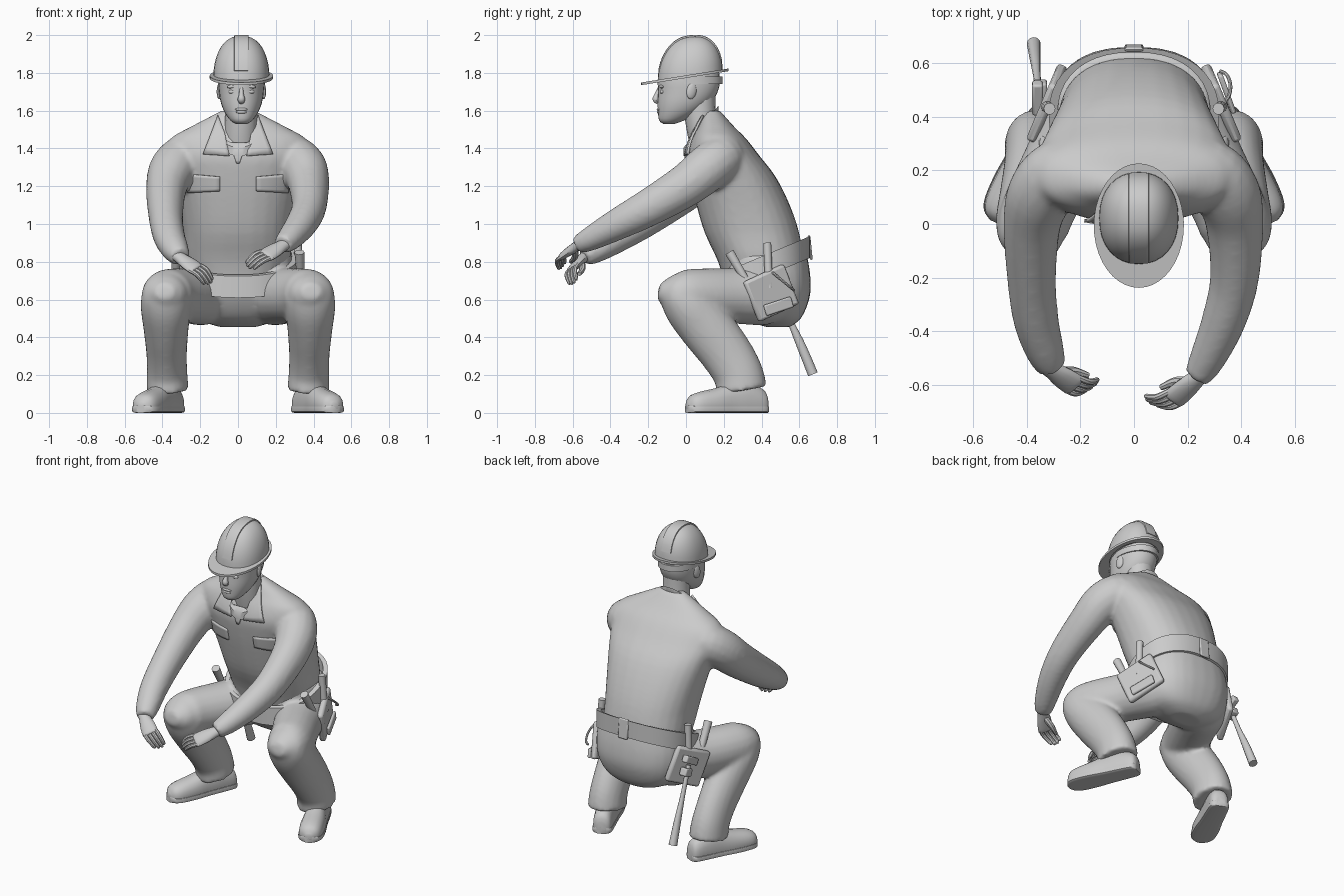
import bpy, bmesh
from math import sin, cos, pi, copysign
from mathutils import Vector as V
from mathutils.bvhtree import BVHTree

if "Cube" in bpy.data.objects:
    bpy.data.objects.remove(bpy.data.objects["Cube"])

def finish(name, bm, voxel=0):
    bmesh.ops.recalc_face_normals(bm, faces=bm.faces)
    me = bpy.data.meshes.new(name)
    bm.to_mesh(me)
    bm.free()
    ob = bpy.data.objects.new(name, me)
    bpy.context.collection.objects.link(ob)
    if voxel:  # weld overlapping volumes into one cloth skin
        m = ob.modifiers.new("weld", 'REMESH')
        m.mode, m.voxel_size, m.use_smooth_shade = 'VOXEL', voxel, True
        s = ob.modifiers.new("relax", 'SMOOTH')
        s.iterations = 8
    return ob

def cr(p, k=4):
    """Catmull-Rom interpolation of tuples."""
    out = []
    for i in range(len(p) - 1):
        a, b, c, d = p[max(i - 1, 0)], p[i], p[i + 1], p[min(i + 2, len(p) - 1)]
        for j in range(k):
            t = j / k
            out.append(tuple(0.5 * (2*q + (r - o)*t + (2*o - 5*q + 4*r - s)*t*t + (3*q - o - 3*r + s)*t**3)
                             for o, q, r, s in zip(a, b, c, d)))
    return out + [tuple(p[-1])]

def unit(e, n):
    """Points of a unit superellipse."""
    f = lambda c: copysign(abs(c) ** (2 / e), c)
    return [(f(cos(2*pi*i/n)), f(sin(2*pi*i/n))) for i in range(n)]

def skin(bm, rings, closed=False):
    rs = [[bm.verts.new(p) for p in r] for r in rings]
    n = len(rs[0])
    for a, b in zip(rs, rs[1:] + rs[:1] if closed else rs[1:]):
        for i in range(n):
            bm.faces.new((a[i], a[(i+1) % n], b[(i+1) % n], b[i]))
    if not closed:
        bm.faces.new(rs[0])
        bm.faces.new(rs[-1])

def tube(bm, pts, n=16, e=2, ref=(1, 0, 0), k=4, floor=-9):
    """Sweep along (x, y, z, radius_a, radius_b)."""
    q = cr(pts, k)
    rings = []
    for i, p in enumerate(q):
        t = (V(q[min(i+1, len(q)-1)][:3]) - V(q[max(i-1, 0)][:3])).normalized()
        s = V(ref)
        s = (s - t * s.dot(t)).normalized()
        u = t.cross(s)
        r = [V(p[:3]) + s*a*max(p[3], .003) + u*b*max(p[4], .003) for a, b in unit(e, n)]
        rings.append([(v.x, v.y, max(v.z, floor)) for v in r])
    skin(bm, rings)

def loft(bm, secs, n=28, e=2.3, cx=0, k=3):
    """Stack horizontal sections (z, y_front, y_back, half_width)."""
    skin(bm, [[(cx + a*w, (y0+y1)/2 + b*(y1-y0)/2, z) for a, b in unit(e, n)] for z, y0, y1, w in cr(secs, k)])

def make_tube(name, pts, **kw):
    bm = bmesh.new()
    tube(bm, pts, **kw)
    return finish(name, bm)

def rod(name, a, b, r0, r1=None):
    r1 = r1 or r0
    return make_tube(name, [(*a, r0, r0), (*b, r1, r1)], n=10, k=1)

def band(name, inner, outer, z0, slope, h, e=2.0, n=40):
    """Tilted closed ring between two ellipses (cx, cy, rx, ry)."""
    rings = []
    for a, b in unit(e, n):
        pi_, po = [(c[0] + a*c[2], c[1] + b*c[3]) for c in (inner, outer)]
        rings.append([(x, y, z0 + slope*y + d) for (x, y), d in
                      ((pi_, 0), (po, 0), (po, h), (pi_, h))])
    bm = bmesh.new()
    skin(bm, rings, closed=True)
    return finish(name, bm)

def box(name, loc, size, rot=(0, 0, 0), bev=.008):
    bm = bmesh.new()
    bmesh.ops.create_cube(bm, size=1)
    bmesh.ops.scale(bm, vec=size, verts=bm.verts)
    ob = finish(name, bm)
    ob.location, ob.rotation_euler = loc, rot
    m = ob.modifiers.new("bevel", 'BEVEL')
    m.width, m.segments = bev, 2

def ball(name, loc, size, rot=(0, 0, 0)):
    bm = bmesh.new()
    bmesh.ops.create_uvsphere(bm, u_segments=14, v_segments=8, radius=1)
    bmesh.ops.scale(bm, vec=size, verts=bm.verts)
    ob = finish(name, bm)
    ob.location, ob.rotation_euler = loc, rot

# Shirt: torso and sleeves
bm = bmesh.new()
loft(bm, [(.66, .21, .58, .22), (.80, .17, .62, .275), (.95, .10, .60, .288), (1.1, .055, .55, .312),
          (1.25, .02, .475, .345), (1.36, .005, .39, .372), (1.45, .03, .32, .36),
          (1.51, .06, .26, .26), (1.56, .08, .215, .165), (1.60, .10, .18, .09)])
torso = BVHTree.FromBMesh(bm)
tube(bm, [(.16, .21, 1.34, .08, .08), (.27, .2, 1.355, .12, .12), (.345, .12, 1.30, .125, .125), (.375, -.0, 1.205, .108, .115),
          (.375, -.2, 1.085, .092, .1), (.335, -.36, 1.0, .083, .085), (.275, -.50, .925, .068, .066),
          (.235, -.57, .89, .052, .05)])
tube(bm, [(-.16, .21, 1.34, .08, .08), (-.27, .2, 1.355, .12, .12), (-.345, .12, 1.29, .125, .125), (-.38, -.0, 1.185, .108, .115),
          (-.382, -.2, 1.04, .092, .1), (-.365, -.36, .935, .085, .085), (-.33, -.48, .86, .072, .068),
          (-.305, -.54, .825, .052, .05)])
finish("shirt", bm, .013)

# Trousers: pelvis, thighs and shins
bm = bmesh.new()
loft(bm, [(.455, .42, .55, .10), (.49, .33, .60, .20), (.55, .27, .635, .265), (.64, .22, .66, .295),
          (.74, .20, .657, .30), (.84, .19, .64, .285)], e=2.4)
for s in (1, -1):
    tube(bm, [(s*.13, .50, .63, .12, .12), (s*.18, .42, .625, .155, .16), (s*.26, .25, .62, .145, .148),
              (s*.345, .08, .622, .138, .143), (s*.38, -.02, .625, .132, .132), (s*.385, -.09, .635, .105, .094),
              (s*.39, -.145, .645, .05, .04)], n=20)
    tube(bm, [(s*.385, -.09, .70, .05, .05), (s*.385, -.055, .65, .115, .10), (s*.383, .01, .57, .133, .133),
              (s*.381, .11, .45, .12, .143), (s*.378, .21, .32, .108, .138), (s*.375, .275, .21, .107, .133),
              (s*.372, .295, .12, .112, .135)], n=20)
finish("trousers", bm, .013)

# Shoes with soles, toes turned out
for s in (1, -1):
    heel, toe = V((.325*s, .425, 0)), V((.515*s, .005, 0))
    prof = [(0, .03, .07), (.05, .055, .12), (.25, .062, .16), (.45, .066, .15), (.65, .074, .125),
            (.85, .072, .105), (.95, .055, .085), (1, .02, .05)]
    at = lambda t: heel.lerp(toe, t)
    make_tube("shoe", [(at(t).x, at(t).y, .035, w, h - .03) for t, w, h in prof], e=2.4, floor=.02)
    make_tube("sole", [(at(t).x, at(t).y, .02, w + .004, .02) for t, w, h in prof], e=5)

# Shirt details laid on the chest
def patch(name, c, lift=.008):
    bm, g = bmesh.new(), []
    for i in range(7):
        for j in range(7):
            u, v = i/6, j/6
            x, z = [(c[0][k]*(1-u) + c[1][k]*u)*(1-v) + (c[3][k]*(1-u) + c[2][k]*u)*v for k in (0, 1)]
            hit = torso.ray_cast(V((x, -2, z)), V((0, 1, 0)))[0]
            g.append(bm.verts.new((x, (hit.y if hit else .12) - lift, z)))
    for i in range(6):
        for j in range(6):
            a = i*7 + j
            bm.faces.new((g[a], g[a+1], g[a+8], g[a+7]))
    m = finish(name, bm).modifiers.new("cloth", 'SOLIDIFY')
    m.thickness, m.offset = .012, 0

for s in (1, -1):
    patch("pocket_flap", [(s*.095, 1.25), (s*.265, 1.265), (s*.265, 1.165), (s*.095, 1.175)], .003)
    patch("collar_flap", [(s*.105, 1.575), (s*.185, 1.37), (s*.045, 1.36), (s*.07, 1.48)], .012)
patch("undershirt", [(-.045, 1.43), (.045, 1.43), (.008, 1.32), (-.008, 1.32)], .006)
band("collar", (.005, .08, .10, .078), (.005, .08, .118, .093), 1.375, 1.2, .045)

# Neck and head
CX = .018
make_tube("neck", [(.01, .115, 1.38, .09, .085), (.014, .09, 1.48, .088, .082), (CX, .075, 1.58, .085, .083),
                   (CX, .07, 1.68, .085, .085)])
bm = bmesh.new()
loft(bm, [(1.53, -.12, -.06, .03), (1.548, -.142, -.01, .058), (1.59, -.148, .07, .088), (1.64, -.15, .13, .108),
          (1.70, -.148, .168, .118), (1.77, -.148, .18, .121), (1.84, -.12, .16, .105), (1.87, -.06, .10, .05)], cx=CX, e=2.1)
finish("head", bm)
make_tube("nose", [(CX, -.140, 1.72, .010, .010), (CX, -.153, 1.685, .013, .014), (CX, -.160, 1.66, .020, .018),
                   (CX, -.148, 1.642, .014, .010)], n=10)
ball("upper_lip", (CX, -.143, 1.607), (.034, .012, .009))
ball("lower_lip", (CX, -.141, 1.593), (.029, .013, .010))
for s in (1, -1):
    ball("eyelid", (CX + s*.046, -.125, 1.70), (.024, .014, .012))
    ball("brow", (CX + s*.046, -.127, 1.728), (.032, .014, .010), (0, s*.1, 0))
    ball("ear", (CX + s*.116, .03, 1.705), (.013, .028, .045), (-.2, 0, s*.3))

# Hard hat: dome, ridge, brim and head strap
SL, CY, Z0, H = .16, .022, 1.785, .209
bm = bmesh.new()
skin(bm, [[(CX + a*.148*cos(t)**.85, CY + b*.172*cos(t)**.85, Z0 + SL*b*.172*cos(t) + H*sin(t))
           for a, b in unit(2.2, 32)] for t in [i*pi/2/10.05 for i in range(11)]])
finish("hat_dome", bm)
make_tube("hat_ridge", [(CX, CY - .168*abs(cos(t))**.85*copysign(1, cos(t)), Z0 - SL*.17*cos(t) + H*sin(t), .038, .006)
                        for t in [.25 + i*(pi - .5)/12 for i in range(13)]], e=5, k=2)
band("hat_brim", (CX, CY, .138, .160), (CX, -.006, .168, .232), Z0 - .012, SL, .014)
band("head_strap", (CX, .03, .115, .15), (CX, .03, .124, .163), 1.742, .0, .04)

# Hands
def hand(wrist, knuckle, tip, normal, thumb):
    w, k, t, n = V(wrist), V(knuckle), V(tip), V(normal).normalized()
    d = (k - w).normalized()
    n = (n - d*n.dot(d)).normalized()
    s = d.cross(n)
    b = bmesh.new()
    tube(b, [(*(w - d*.03), .034, .028), (*w, .035, .027), (*w.lerp(k, .5), .046, .024), (*k, .048, .019),
             (*(k + d*.012), .038, .010)], ref=s, n=14)
    for i in range(4):
        o = s*(i - 1.5)*.024
        c, r = 1 - .1*abs(i - 1.4), .0125
        end = k + (t - k)*c
        mid = k.lerp(end, .5) + n*.016
        tube(b, [(*(k + o - d*.01), r, r), (*(mid + o), r, r), (*(end + o*.85), r*.85, r*.85),
                 (*(end + o*.85 - n*.008), r*.4, r*.4)], ref=s, n=8, k=3)
    th = V(thumb)
    m = w.lerp(th, .55) - n*.012
    tube(b, [(*w.lerp(k, .2), .018, .018), (*m, .018, .017), (*th, .011, .011)], ref=s, n=8)
    finish("hand", b)

hand((.235, -.575, .885), (.15, -.65, .835), (.055, -.66, .775), (.1, -.6, .8), (.10, -.61, .80))
hand((-.305, -.545, .82), (-.225, -.60, .765), (-.15, -.60, .69), (.2, -.7, .7), (-.17, -.565, .735))

# Tool belt
band("belt", (0, .405, .285, .235), (0, .405, .318, .252), .545, .42, .115, e=2.3)
box("belt_loop", (0, .657, .875), (.07, .015, .13), (.1, 0, 0))
for s in (1, -1):
    box("pouch", (s*.325, .45, .635), (.04, .25, .23), (.4, 0, s*.4), .015)
    rod("tool_handle", (s*.33, .44, .66), (s*.315, .43, .90), .022)
    rod("small_tool", (s*.335, .33, .68), (s*.325, .23, .85), .02, .026)

# Tape with a hanging loop on one side, hammer on the other
box("tape", (.345, .49, .565), (.02, .16, .06), (.3, 0, .35))
make_tube("cable_loop", [(.32 + .04*sin(t), .51 + .06*cos(t), .70 - .05*cos(t), .007, .007)
                         for t in [i*pi/6 for i in range(7)]], n=8, ref=(0, .5, .6), k=2)
make_tube("hammer_handle", [(-.355, .48, .66, .014, .014), (-.362, .55, .49, .014, .016), (-.368, .61, .355, .02, .024),
                            (-.374, .672, .205, .026, .027)], n=12)
box("hammer_head", (-.36, .47, .69), (.04, .13, .045), (.5, 0, 0))
box("hammer_holder", (-.35, .50, .62), (.05, .07, .05), (.4, 0, 0))

# Shade smooth, keeping sharp edges
bpy.ops.object.select_all(action='SELECT')
bpy.context.view_layer.objects.active = bpy.context.selected_objects[0]
bpy.ops.object.shade_smooth_by_angle(angle=.7)
